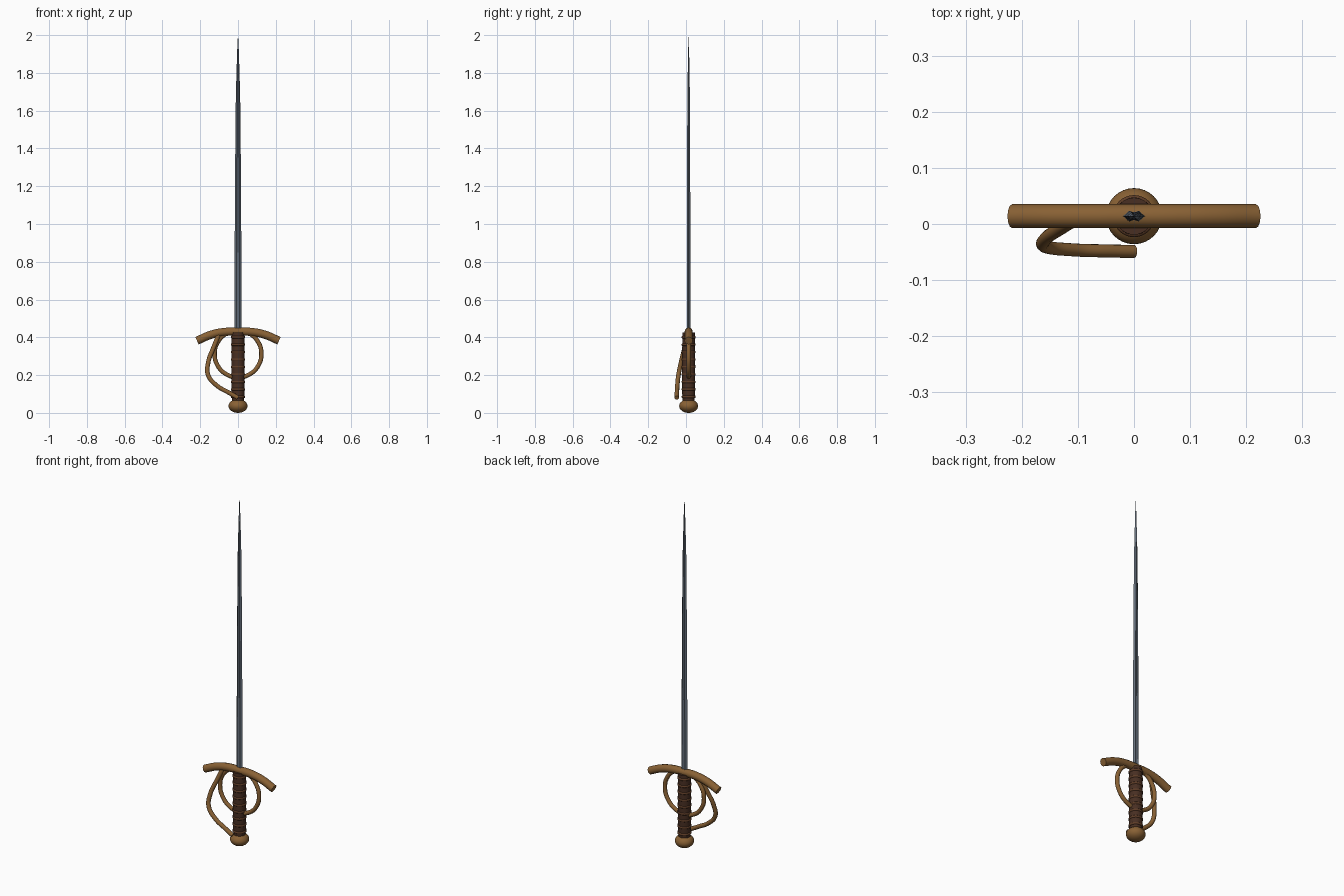
import bpy, bmesh, math

if "Cube" in bpy.data.objects:
    bpy.data.objects.remove(bpy.data.objects["Cube"])

CY = 0.014  # depth of the sword's axis


def material(name, rgb):
    m = bpy.data.materials.new(name)
    m.diffuse_color = (*rgb, 1)
    m.use_nodes = True
    m.node_tree.nodes["Principled BSDF"].inputs["Base Color"].default_value = m.diffuse_color
    return m


BRASS = material("aged_brass", (0.25, 0.12, 0.035))
LEATHER = material("dark_leather", (0.065, 0.028, 0.016))
CORD = material("brown_cord", (0.11, 0.045, 0.02))
STEEL = material("steel", (0.13, 0.16, 0.2))


def finish(ob, mat, angle=40):
    ob.data.materials.clear()
    ob.data.materials.append(mat)
    bpy.ops.object.select_all(action='DESELECT')
    ob.select_set(True)
    bpy.context.view_layer.objects.active = ob
    bpy.ops.object.shade_smooth_by_angle(angle=math.radians(angle))
    return ob


def loft(name, rings, mat, angle=40):
    """Skin a stack of rings; close both ends."""
    bm = bmesh.new()
    loops = [[bm.verts.new(p) for p in r] for r in rings]
    for a, b in zip(loops, loops[1:]):
        n = len(a)
        for i in range(n):
            bm.faces.new((a[i], a[(i + 1) % n], b[(i + 1) % n], b[i]))
    bm.faces.new(loops[0][::-1])
    bm.faces.new(loops[-1])
    bmesh.ops.recalc_face_normals(bm, faces=bm.faces)
    me = bpy.data.meshes.new(name)
    bm.to_mesh(me)
    bm.free()
    ob = bpy.data.objects.new(name, me)
    bpy.context.collection.objects.link(ob)
    return finish(ob, mat, angle)


def turned(name, profile, mat, n=32):
    """Lathe (radius, z) points about the sword's axis."""
    rings = [[(r * math.cos(2 * math.pi * i / n), CY + r * math.sin(2 * math.pi * i / n), z)
              for i in range(n)] for r, z in profile]
    return loft(name, rings, mat)


def rod(name, pts, radius, mat, cyclic=False):
    """Round bar along a smooth path."""
    cu = bpy.data.curves.new(name, 'CURVE')
    cu.dimensions = '3D'
    cu.bevel_depth = radius
    cu.bevel_resolution = 4
    cu.use_fill_caps = True
    cu.resolution_u = 8
    sp = cu.splines.new('BEZIER')
    sp.bezier_points.add(len(pts) - 1)
    for bp, p in zip(sp.bezier_points, pts):
        bp.co = p
        bp.handle_left_type = bp.handle_right_type = 'AUTO'
    sp.use_cyclic_u = cyclic
    ob = bpy.data.objects.new(name, cu)
    bpy.context.collection.objects.link(ob)
    bpy.ops.object.select_all(action='DESELECT')
    ob.select_set(True)
    bpy.context.view_layer.objects.active = ob
    bpy.ops.object.convert(target='MESH')
    return finish(bpy.context.view_layer.objects.active, mat)


# Pommel: flattened ball
turned("pommel", [(0.05 * math.sin(t), 0.0365 - 0.0365 * math.cos(t))
                  for t in [math.pi * (0.03 + 0.94 * i / 16) for i in range(17)]], BRASS)

# Grip with raised cord bands
turned("grip", [(0.031, 0.06), (0.034, 0.1), (0.035, 0.25), (0.033, 0.425)], LEATHER)
for k in range(9):
    z = 0.085 + k * 0.0395
    turned(f"grip_band_{k + 1}", [(0.03, z - 0.007), (0.035, z - 0.006), (0.0375, z - 0.003),
                                  (0.0375, z + 0.003), (0.035, z + 0.006), (0.03, z + 0.007)], CORD)

# Crossguard: bar with drooping ends
half = [(0.217, 0.382), (0.145, 0.413), (0.075, 0.428)]
rod("crossguard", [(-x, CY, z) for x, z in half] + [(0, CY, 0.43)]
    + [(x, CY, z) for x, z in half[::-1]], 0.0215, BRASS)

# Finger ring around the grip
rod("finger_ring", [(0.124 * math.cos(a), CY, 0.312 + 0.124 * math.sin(a))
                    for a in [math.pi * i / 6 for i in range(12)]], 0.0115, BRASS, True)

# Knuckle bow sweeping forward to the pommel
rod("knuckle_bow", [(-0.098, 0.012, 0.425), (-0.128, -0.006, 0.35), (-0.158, -0.027, 0.265),
                    (-0.158, -0.04, 0.2), (-0.11, -0.046, 0.143), (-0.05, -0.048, 0.108),
                    (0.0, -0.049, 0.08)], 0.0118, BRASS)

# Blade: ridged section, slow taper, then a long point
stations = [(0.42, 0.0195, 0.0095), (0.8, 0.018, 0.009), (1.17, 0.0162, 0.0085),
            (1.5, 0.0135, 0.0075), (1.68, 0.0115, 0.0065), (1.82, 0.0075, 0.0045),
            (1.94, 0.0035, 0.002), (2.0, 0.0003, 0.0003)]
section = [(1, 0), (0.45, 1), (0, 0.72), (-0.45, 1), (-1, 0), (-0.45, -1), (0, -0.72), (0.45, -1)]
loft("blade", [[(u * w, CY + v * t, z) for u, v in section] for z, w, t in stations], STEEL, 15)
